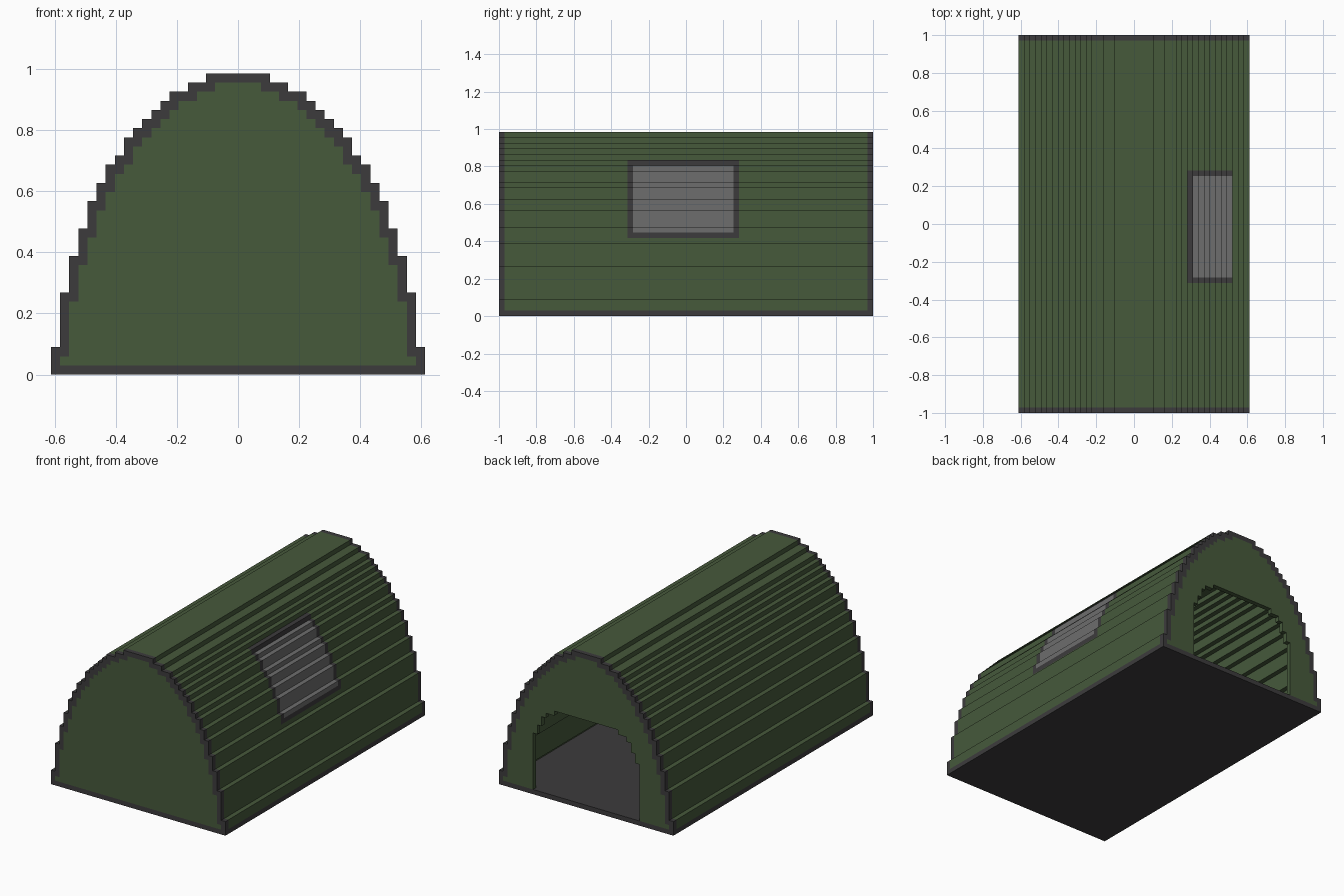
import bpy
import bmesh

if "Cube" in bpy.data.objects:
    bpy.data.objects.remove(bpy.data.objects["Cube"])

UNIT = 2 / 67      # size of one block
END = 33.5         # half length in blocks


def make_material(name, colour):
    mat = bpy.data.materials.new(name)
    mat.use_nodes = True
    mat.diffuse_color = (*colour, 1)
    bsdf = mat.node_tree.nodes["Principled BSDF"]
    bsdf.inputs["Base Color"].default_value = (*colour, 1)
    bsdf.inputs["Roughness"].default_value = 0.9
    return mat


GREEN, DARK, PANE = range(3)
MATERIALS = [
    make_material("olive green", (0.061, 0.100, 0.044)),
    make_material("dark grey", (0.046, 0.044, 0.046)),
    make_material("window grey", (0.155, 0.155, 0.155)),
]


def arch(steps, base=1):
    """Stepped arch outline from (half width, top) pairs, right foot to left foot."""
    side, low = [], base
    for half, top in steps:
        side += [(half, low), (half, top)]
        low = top
    return side + [(-x, z) for x, z in reversed(side)]


def prism(name, outline, y0, y1, colour=GREEN, cuts=(), rule=None):
    """Extrude an outline along y, slice it and colour its faces by a rule."""
    bm = bmesh.new()
    face = bm.faces.new([bm.verts.new((x, y0, z)) for x, z in outline])
    moved = bmesh.ops.extrude_face_region(bm, geom=[face], use_keep_orig=True)["geom"]
    bmesh.ops.translate(bm, vec=(0, y1 - y0, 0),
                        verts=[v for v in moved if isinstance(v, bmesh.types.BMVert)])
    bmesh.ops.recalc_face_normals(bm, faces=bm.faces)
    for axis, position in cuts:
        normal = [0, 0, 0]
        normal[axis] = 1
        bmesh.ops.bisect_plane(bm, geom=bm.verts[:] + bm.edges[:] + bm.faces[:],
                               plane_co=[n * position for n in normal], plane_no=normal)
    for f in bm.faces:
        f.material_index = rule(f.calc_center_median()) if rule else colour
    bmesh.ops.scale(bm, vec=(UNIT, UNIT, UNIT), verts=bm.verts)
    mesh = bpy.data.meshes.new(name)
    bm.to_mesh(mesh)
    bm.free()
    for mat in MATERIALS:
        mesh.materials.append(mat)
    obj = bpy.data.objects.new(name, mesh)
    bpy.context.collection.objects.link(obj)
    return obj


# Arch outlines: outer skin, inner skin one block smaller, and doorway
tops = [3, 9, 13, 16, 19, 21, 23, 24, 26, 27, 28, 29, 30, 31]
outer = [(20.5 - i, top) for i, top in enumerate(tops)] + [(5.5, 32), (3.5, 33)]
inner = [(half - 1, top - 1) for half, top in outer]
door = [(12.5, 13), (11.5, 15), (10.5, 17), (9.5, 18), (7.5, 19)]

# Window limits along the length and height, with a one block frame
WIN_Y = (-10.5, 9.5)
WIN_Z = (14, 28)


def shell_colour(c):
    if abs(c.y) > END - 1:
        return DARK
    z = c.z - 0.1

    def inside(margin):
        return (c.x > 0 and WIN_Y[0] + margin < c.y < WIN_Y[1] - margin
                and WIN_Z[0] + margin < z < WIN_Z[1] - margin)
    return PANE if inside(1) else DARK if inside(0) else GREEN


# Floor slab
prism("floor", [(-20.5, 0), (20.5, 0), (20.5, 1), (-20.5, 1)], -END, END, DARK)

# Ribbed roof shell with dark end rims and a window on one side
cuts = [(1, y) for y in (1 - END, WIN_Y[0], WIN_Y[0] + 1, WIN_Y[1] - 1, WIN_Y[1], END - 1)]
cuts += [(2, WIN_Z[0]), (2, WIN_Z[0] + 1)]
prism("roof_shell", arch(outer) + arch(inner)[::-1], -END, END, cuts=cuts, rule=shell_colour)

# Closed front wall and open back wall
prism("front_wall", arch(inner), -END, 1 - END)
prism("back_wall", arch(inner) + arch(door)[::-1], END - 1, END)
